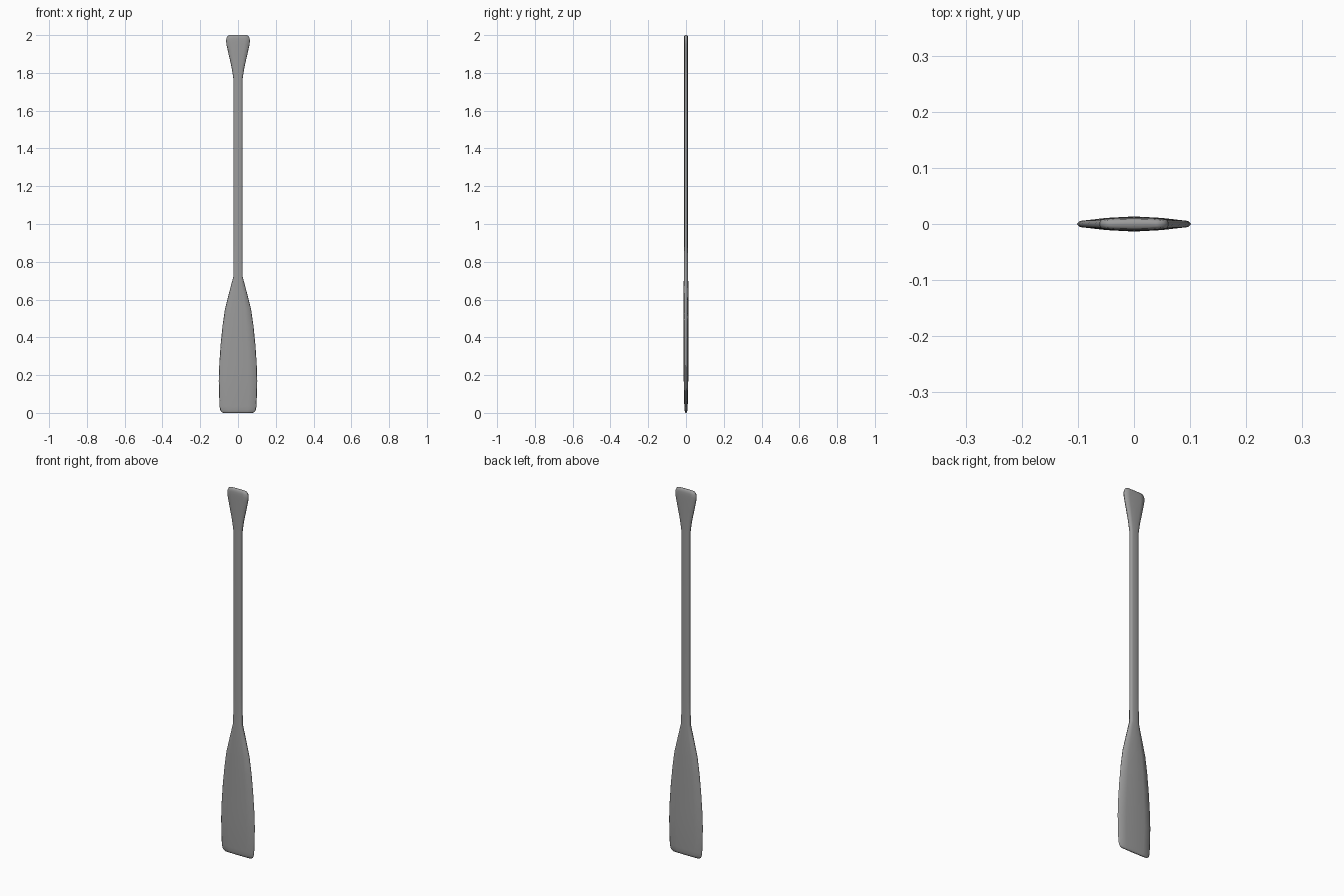
import bpy, bmesh

if "Cube" in bpy.data.objects:
    bpy.data.objects.remove(bpy.data.objects["Cube"])

# Half cross-section from one edge to the other (fractions of half width / half depth)
BLADE = [(1, 0), (0.95, 0.45), (0.55, 0.82), (0, 1)]
SHAFT = [(1, 0), (0.93, 0.72), (0.55, 0.93), (0, 1)]

# Stations up the paddle: z, half width, half depth, blend from blade to shaft section
STATIONS = [
    (0.000, 0.078, 0.003, 0), (0.006, 0.088, 0.006, 0), (0.015, 0.094, 0.008, 0),
    (0.035, 0.098, 0.009, 0), (0.17, 0.102, 0.012, 0), (0.26, 0.099, 0.0125, 0),
    (0.36, 0.092, 0.013, 0), (0.46, 0.082, 0.0135, 0), (0.55, 0.069, 0.0135, 0.2),
    (0.64, 0.046, 0.013, 0.5), (0.72, 0.025, 0.0115, 1), (0.90, 0.0245, 0.010, 1),
    (1.77, 0.0245, 0.010, 1), (1.83, 0.034, 0.0105, 1), (1.90, 0.050, 0.011, 1),
    (1.95, 0.061, 0.0115, 1), (1.97, 0.063, 0.0115, 1), (1.985, 0.061, 0.011, 1),
    (1.996, 0.054, 0.009, 1), (2.000, 0.042, 0.006, 1),
]


def section(blend):
    """Mirror the quarter profile into a closed ring."""
    q = [(a[0] + (b[0] - a[0]) * blend, a[1] + (b[1] - a[1]) * blend)
         for a, b in zip(BLADE, SHAFT)]
    half = q + [(-x, y) for x, y in reversed(q[:-1])]
    return half + [(x, -y) for x, y in reversed(half[1:-1])]


# Paddle: blade, shaft and grip lofted as one body
bm = bmesh.new()
rings = [[bm.verts.new((x * w, y * d, z)) for x, y in section(t)]
         for z, w, d, t in STATIONS]
n = len(rings[0])
for lo, hi in zip(rings, rings[1:]):
    for i in range(n):
        j = (i + 1) % n
        bm.faces.new((lo[i], lo[j], hi[j], hi[i]))
bm.faces.new(rings[0][::-1])
bm.faces.new(rings[-1])
bmesh.ops.recalc_face_normals(bm, faces=bm.faces)
for f in bm.faces:
    f.smooth = True
mesh = bpy.data.meshes.new("paddle")
bm.to_mesh(mesh)
bm.free()
paddle = bpy.data.objects.new("paddle", mesh)
bpy.context.collection.objects.link(paddle)

# Dark grey finish
grey = bpy.data.materials.new("dark_grey")
grey.diffuse_color = (0.33, 0.33, 0.33, 1)
grey.use_nodes = True
grey.node_tree.nodes["Principled BSDF"].inputs["Base Color"].default_value = grey.diffuse_color
mesh.materials.append(grey)
